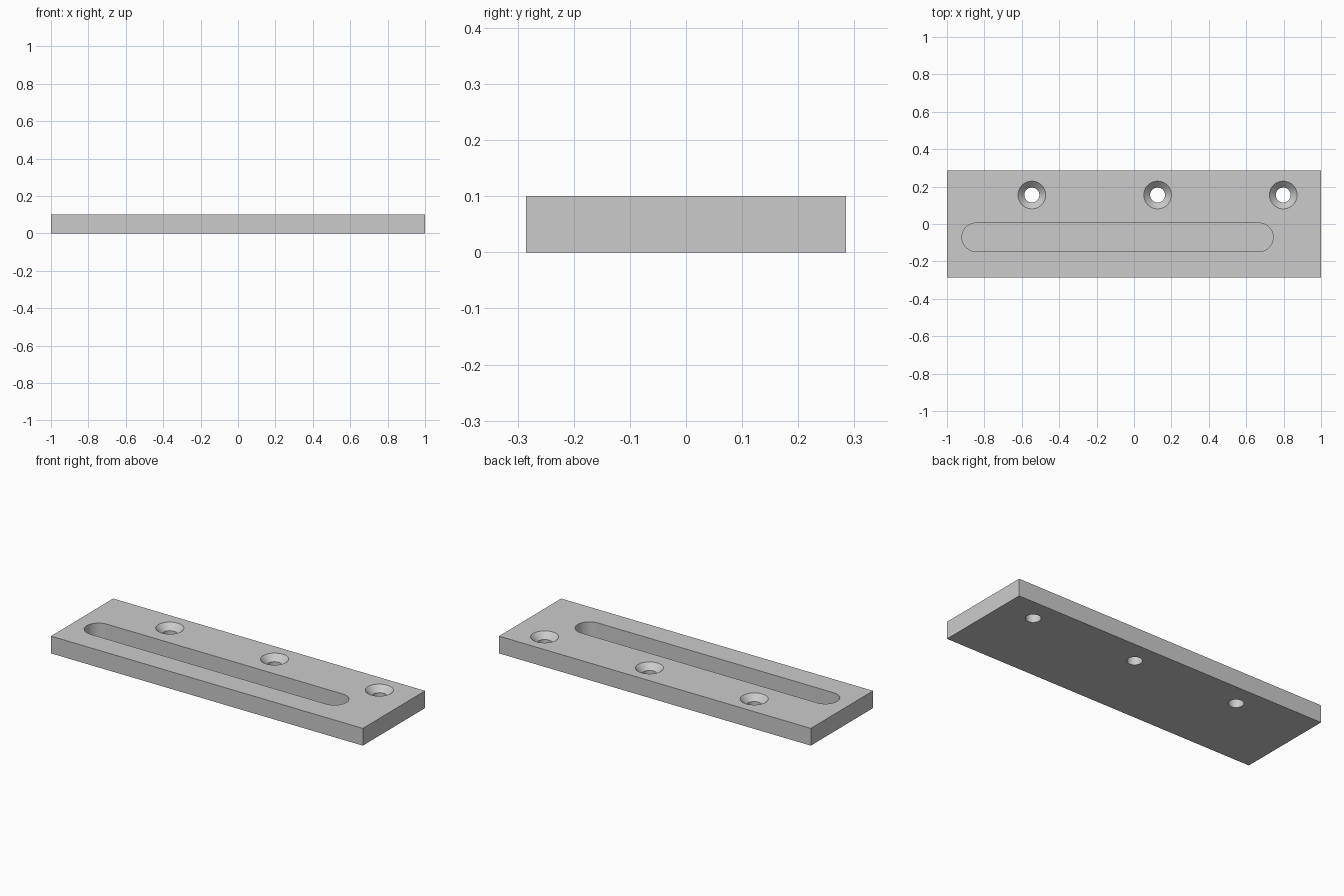
import bpy
import bmesh
from math import cos, sin, pi, radians

LENGTH, WIDTH, HEIGHT = 2.0, 0.57, 0.1
SEGMENTS = 64

cube = bpy.data.objects.get("Cube")
if cube:
    bpy.data.objects.remove(cube, do_unlink=True)

grey = bpy.data.materials.new("plain grey")
grey.use_nodes = True
colour = (0.6, 0.6, 0.6, 1)
grey.diffuse_color = colour
grey.node_tree.nodes["Principled BSDF"].inputs["Base Color"].default_value = colour


def loft(name, rings):
    """Closed solid through a stack of matching outlines."""
    bm = bmesh.new()
    loops = [[bm.verts.new(p) for p in ring] for ring in rings]
    n = len(loops[0])
    for low, high in zip(loops, loops[1:]):
        for i in range(n):
            j = (i + 1) % n
            bm.faces.new((low[i], low[j], high[j], high[i]))
    bm.faces.new(loops[0][::-1])
    bm.faces.new(loops[-1])
    mesh = bpy.data.meshes.new(name)
    bm.to_mesh(mesh)
    bm.free()
    mesh.materials.append(grey)
    obj = bpy.data.objects.new(name, mesh)
    bpy.context.collection.objects.link(obj)
    return obj


def circle(x, y, z, r):
    angles = [2 * pi * i / SEGMENTS for i in range(SEGMENTS)]
    return [(x + r * cos(a), y + r * sin(a), z) for a in angles]


def stadium(x0, x1, y, z, r):
    """Slot outline with a half circle at each end."""
    half = SEGMENTS // 2
    points = []
    for x, start in ((x1, -pi / 2), (x0, pi / 2)):
        for i in range(half + 1):
            a = start + pi * i / half
            points.append((x + r * cos(a), y + r * sin(a), z))
    return points


# Rectangular plate
x, y = LENGTH / 2, WIDTH / 2
outline = [(-x, -y), (x, -y), (x, y), (-x, y)]
plate = loft("plate", [[(px, py, z) for px, py in outline] for z in (0, HEIGHT)])

# Blind slot along the front half
slot_r = 0.076
cutters = [loft("slot_cutter", [
    stadium(-0.92 + slot_r, 0.744 - slot_r, -0.071, z, slot_r)
    for z in (0.01, HEIGHT + 0.05)])]

# Countersunk through holes along the back
bore, rim, sink = 0.04, 0.074, 0.034
hole_profile = [(-0.05, bore), (HEIGHT - sink, bore), (HEIGHT, rim), (HEIGHT + 0.05, rim)]
for hx in (-0.546, 0.126, 0.798):
    cutters.append(loft("hole_cutter", [circle(hx, 0.155, z, r) for z, r in hole_profile]))

# Cut the plate, bake the result and drop the cutters
for cutter in cutters:
    cutter.hide_render = True
    mod = plate.modifiers.new("cut", "BOOLEAN")
    mod.operation = "DIFFERENCE"
    mod.solver = "EXACT"
    mod.object = cutter
bpy.context.view_layer.update()
graph = bpy.context.evaluated_depsgraph_get()
baked = bpy.data.meshes.new_from_object(plate.evaluated_get(graph))
plate.modifiers.clear()
plate.data = baked
for cutter in cutters:
    bpy.data.objects.remove(cutter, do_unlink=True)

# Smooth curved walls, crisp edges
bpy.ops.object.select_all(action="DESELECT")
plate.select_set(True)
bpy.context.view_layer.objects.active = plate
bpy.ops.object.shade_smooth_by_angle(angle=radians(30))
